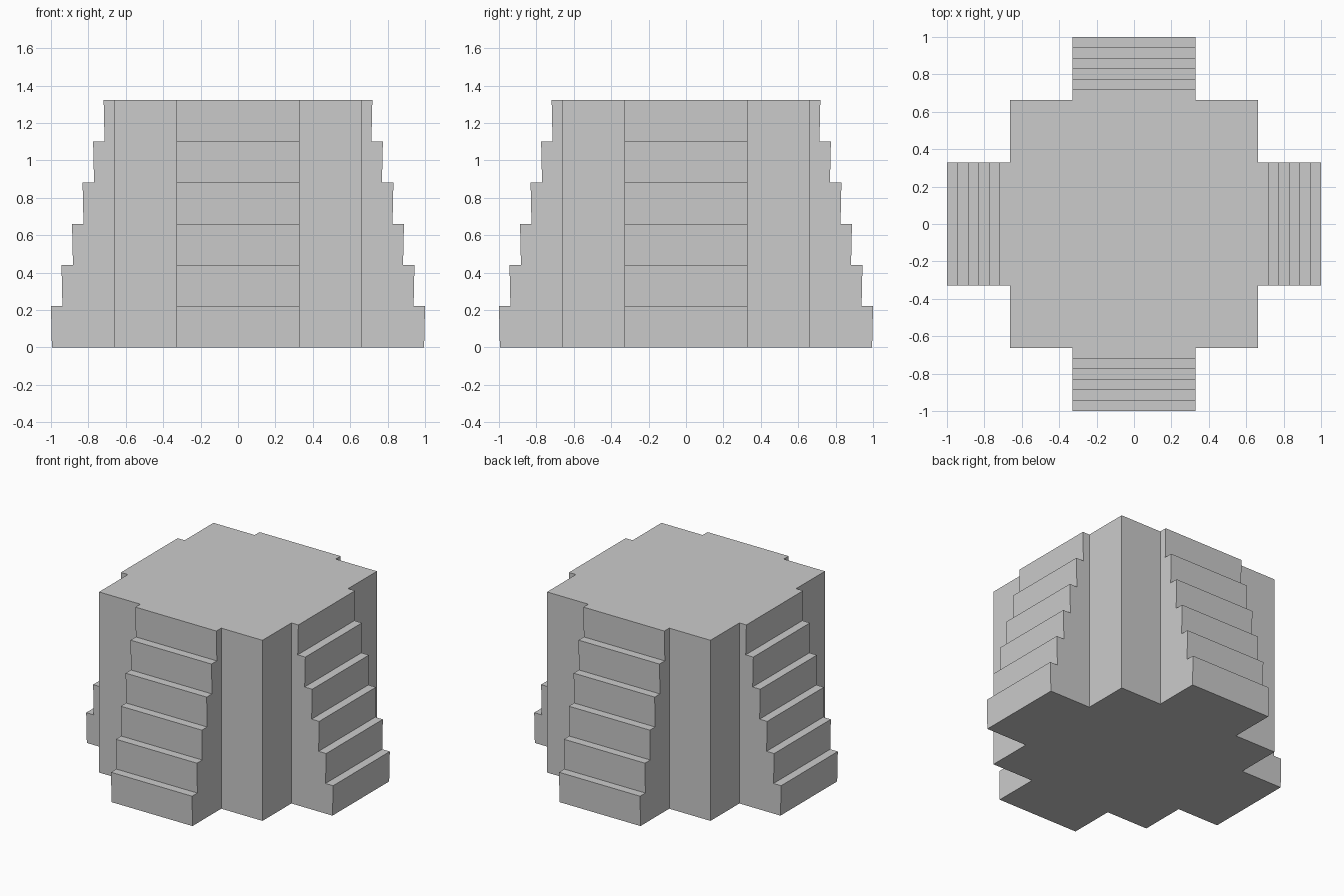
import bpy, bmesh
from math import radians
from mathutils import Matrix

if "Cube" in bpy.data.objects:
    bpy.data.objects.remove(bpy.data.objects["Cube"])

CORE, HEIGHT, HALF_W, STEPS = 0.662, 1.322, 0.328, 6
RISE = HEIGHT / STEPS
RUN = (1.0 - CORE) / STEPS
LEAN = 0.005  # risers lean in slightly towards their foot


def add_object(name, bm):
    bmesh.ops.recalc_face_normals(bm, faces=bm.faces)
    mesh = bpy.data.meshes.new(name)
    bm.to_mesh(mesh)
    bm.free()
    obj = bpy.data.objects.new(name, mesh)
    bpy.context.collection.objects.link(obj)


# Square central block
bm = bmesh.new()
bmesh.ops.create_cube(bm, size=1, matrix=Matrix.Translation((0, 0, HEIGHT / 2))
                      @ Matrix.Diagonal((2 * CORE, 2 * CORE, HEIGHT, 1)))
add_object("central_block", bm)

# Stepped side profile, as (distance from centre, height)
profile = [(CORE, 0)]
for i in range(STEPS):
    reach = 1.0 - i * RUN
    profile += [(reach - LEAN, i * RISE), (reach, (i + 1) * RISE)]
profile.append((CORE, HEIGHT))

# One staircase on each side
for k, side in enumerate(("front", "right", "back", "left")):
    bm = bmesh.new()
    face = bm.faces.new([bm.verts.new((-HALF_W, -r, z)) for r, z in profile])
    ext = bmesh.ops.extrude_face_region(bm, geom=[face], use_keep_orig=True)
    moved = [g for g in ext["geom"] if isinstance(g, bmesh.types.BMVert)]
    bmesh.ops.translate(bm, verts=moved, vec=(2 * HALF_W, 0, 0))
    bmesh.ops.rotate(bm, verts=bm.verts, cent=(0, 0, 0),
                     matrix=Matrix.Rotation(radians(90 * k), 3, 'Z'))
    add_object(side + "_stairs", bm)
